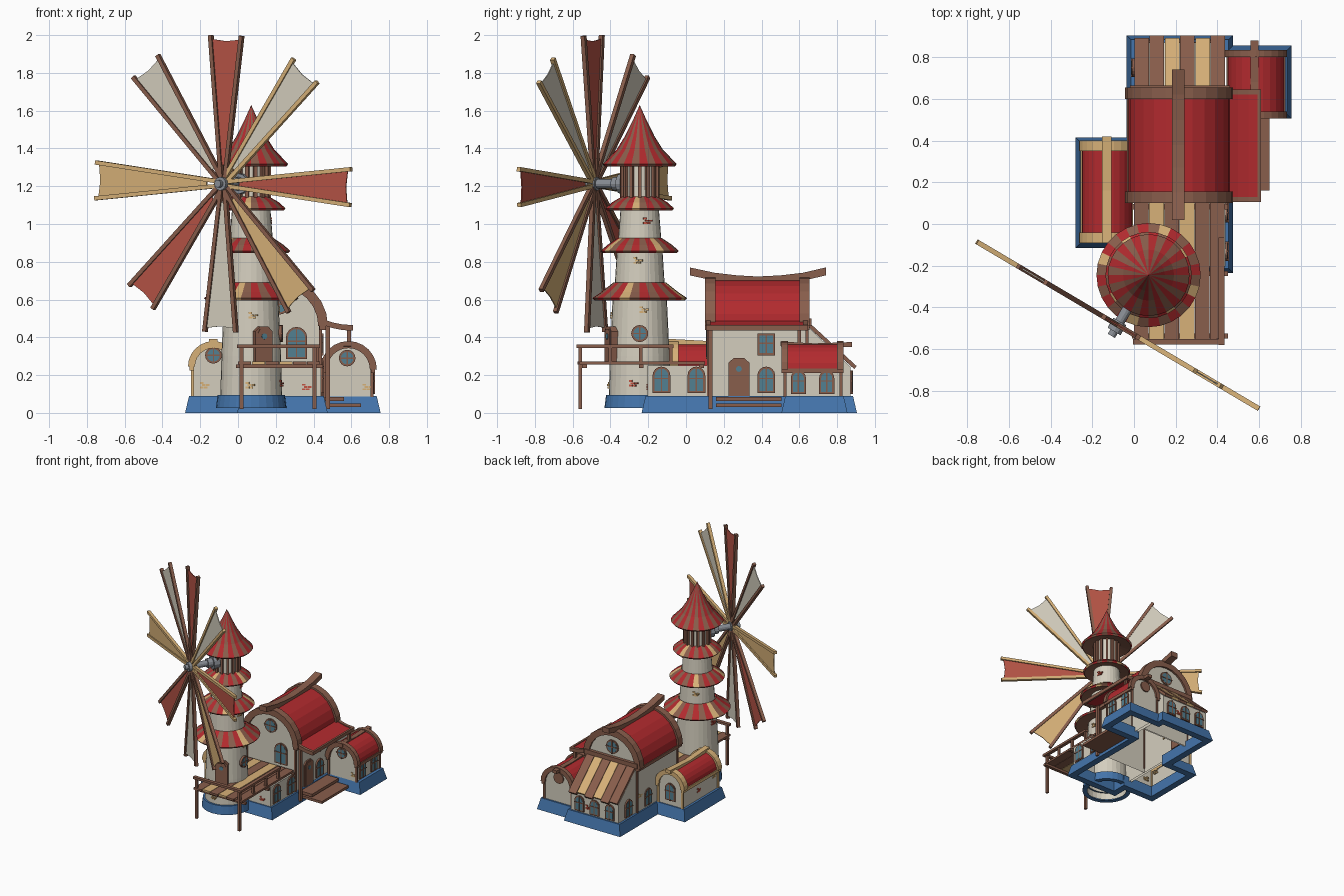
import bpy, bmesh, math
from math import sin, cos, pi, radians
from mathutils import Matrix, Vector

if "Cube" in bpy.data.objects:
    bpy.data.objects.remove(bpy.data.objects["Cube"])

def mat(name, r, g, b):
    m = bpy.data.materials.new(name)
    m.diffuse_color = [((c / 255 + 0.055) / 1.055) ** 2.4 for c in (r, g, b)] + [1]
    m.use_nodes = True
    m.node_tree.nodes["Principled BSDF"].inputs["Base Color"].default_value = m.diffuse_color
    return m

WALL = mat("plaster", 212, 206, 190)
RED = mat("roof red", 178, 42, 46)
BROWN = mat("wood brown", 137, 94, 76)
TAN = mat("wood tan", 215, 177, 120)
BLUE = mat("plinth blue", 68, 117, 172)
GLASS = mat("window glass", 82, 128, 145)
GREY = mat("axle grey", 138, 143, 150)
SAIL = mat("sail red", 182, 84, 70)
BRICK = mat("brick", 196, 84, 66)
ID = Matrix()

def finish(name, bm, mats, M=ID):
    bmesh.ops.recalc_face_normals(bm, faces=bm.faces)
    bm.transform(M)
    me = bpy.data.meshes.new(name)
    bm.to_mesh(me)
    bm.free()
    for m in mats:
        me.materials.append(m)
    o = bpy.data.objects.new(name, me)
    bpy.context.collection.objects.link(o)
    return o

def prism(name, pts, d0, d1, m, M=ID, open_bottom=False):
    """Profile in local XZ, extruded along local Y."""
    bm = bmesh.new()
    a = [bm.verts.new((x, d0, z)) for x, z in pts]
    b = [bm.verts.new((x, d1, z)) for x, z in pts]
    bm.faces.new(a)
    bm.faces.new(b[::-1])
    for i in range(len(pts)):
        if open_bottom and i == 0:
            continue                      # first profile edge is the floor
        j = (i + 1) % len(pts)
        bm.faces.new((a[i], b[i], b[j], a[j]))
    return finish(name, bm, [m], M)

def box(name, x0, x1, y0, y1, z0, z1, m, open_bottom=False):
    return prism(name, [(x0, z0), (x1, z0), (x1, z1), (x0, z1)], y0, y1, m, ID, open_bottom)

def beam(name, a, b, w, h, m, M=ID):
    a, b = Vector(a), Vector(b)
    d = b - a
    T = Matrix.Translation(a) @ d.to_track_quat('Y', 'Z').to_matrix().to_4x4()
    w, h = w / 2, h / 2
    return prism(name, [(-w, -h), (w, -h), (w, h), (-w, h)], 0, d.length, m, M @ T)

def lathe(name, prof, n, mats, rule, M):
    bm = bmesh.new()
    rings = [[bm.verts.new((r * cos(2 * pi * i / n), r * sin(2 * pi * i / n), z)) for i in range(n)] for r, z in prof]
    for k in range(len(prof) - 1):
        for i in range(n):
            j = (i + 1) % n
            f = bm.faces.new((rings[k][i], rings[k][j], rings[k + 1][j], rings[k + 1][i]))
            f.material_index = rule(i, k)
    bmesh.ops.remove_doubles(bm, verts=bm.verts, dist=1e-5)
    return finish(name, bm, mats, M)

def arc(cx, cz, r, n=12, a0=0, a1=pi):
    return [(cx + r * cos(a0 + (a1 - a0) * i / n), cz + r * sin(a0 + (a1 - a0) * i / n)) for i in range(n + 1)]

def circle(r, n=12, cz=0):
    return arc(0, cz, r, n, 0, 2 * pi)[:-1]

def at(x, y, z, deg=0):
    return Matrix.Translation((x, y, z)) @ Matrix.Rotation(radians(deg), 4, 'Z')

# ---- windows and doors: local -Y faces outward, 0 deg = front ----
def window(M, w, h, kind="arch"):
    def shape(g):
        if kind == "round":
            return circle(w - g, 16)
        if kind == "square":
            return [(-w + g, g), (w - g, g), (w - g, h - g), (-w + g, h - g)]
        return [(-w + g, g), (w - g, g)] + arc(0, h - w, w - g, 8)
    prism("window_frame", shape(0), -0.009, 0.01, BROWN, M)
    prism("window_pane", shape(0.011), -0.011, 0.0, GLASS, M)
    z0, z1 = (-w, w) if kind == "round" else (0, h)
    beam("window_bar", (0, -0.011, z0), (0, -0.011, z1), 0.007, 0.007, BROWN, M)
    zc = 0 if kind == "round" else h * 0.55
    beam("window_bar", (-w, -0.011, zc), (w, -0.011, zc), 0.007, 0.007, BROWN, M)

def door(M, w, h, depth=0.012):
    s = lambda g: [(-w + g, 0), (w - g, 0), (w - g, h - 0.025 - g), (0.5 * w, h - g), (-0.5 * w, h - g), (-w + g, h - 0.025 - g)]
    prism("door_frame", s(0), -depth, 0.02, BROWN, M)
    prism("door_leaf", s(0.012), -depth - 0.004, 0, BROWN, M)
    prism("door_pane", circle(0.016, 8, h * 0.72), -depth - 0.007, 0, GLASS, M)

def bricks(M, m):
    for r, c in ((0, 0), (0, 1), (1, 0.5), (1, 1.5), (2, 0)):
        x, z = c * 0.02, r * 0.012
        prism("brick_patch", [(x, z), (x + 0.018, z), (x + 0.018, z + 0.01), (x, z + 0.01)], -0.004, 0.01, m, M)

# ---- plinth: one rectilinear ring under all house blocks ----
out = [(0.02, -0.21), (0.45, -0.21), (0.45, 0.53), (0.73, 0.53), (0.73, 0.83), (0.45, 0.83),
       (0.45, 0.88), (-0.01, 0.88), (-0.01, 0.39), (-0.255, 0.39), (-0.255, -0.09), (0.02, -0.09)]
def offset(d):
    res = []
    for i, p in enumerate(out):
        q = Vector(p)
        for a, b in ((out[i - 1], p), (p, out[(i + 1) % len(out)])):
            e = (Vector(b) - Vector(a)).normalized()
            q += Vector((e.y, -e.x)) * d
        res.append(q)
    return res
bm = bmesh.new()
rings = [[bm.verts.new((p.x, p.y, z)) for p in offset(d)] for d, z in ((0.025, 0), (0.004, 0.09), (-0.03, 0.09), (-0.03, 0))]
for k in range(4):
    a, b = rings[k], rings[(k + 1) % 4]
    for i in range(len(out)):
        j = (i + 1) % len(out)
        bm.faces.new((a[i], a[j], b[j], b[i]))
finish("plinth", bm, [BLUE])

# ---- barrel-roofed houses: (name, centre x, half width, spring z, y0, y1, frame depth, overhang, trim) ----
def house(name, cx, hw, zs, y0, y1, fd, trim, rt):
    prism(name + "_walls", [(cx - hw, 0.05), (cx + hw, 0.05)] + arc(cx, zs, hw), y0, y1, WALL, ID, True)
    ring = lambda ri, ro: arc(cx, zs, ro) + arc(cx, zs, ri)[::-1]
    prism(name + "_roof", ring(hw - 0.004, hw + rt), y0 + 0.005, y1 - 0.005, RED)
    for ya, yb in ((y0 - 0.02, y0 - 0.02 + fd), (y1 + 0.015 - fd, y1 + 0.015)):
        prism(name + "_roof_frame", ring(hw - 0.012, hw + rt + 0.015), ya, yb, trim)
    for s in (-1, 1):
        for y in (y0, y1):
            beam(name + "_corner_post", (cx + s * hw, y, 0.085), (cx + s * hw, y, zs), 0.016, 0.016, trim)
        x = cx + s * (hw + rt / 2)
        box(name + "_eave", x - rt / 2 - .006, x + rt / 2 + .006, y0 - 0.02, y1 + 0.015, zs - 0.02, zs + 0.005, trim)

def ridge(name, x, w, pts, t, m):
    prism(name, pts + [(y, z - t) for y, z in pts[::-1]], -w / 2, w / 2, m, at(x, 0, 0, 90))

house("main_house", 0.217, 0.22, 0.46, 0.12, 0.64, 0.055, BROWN, 0.024)
ridge("main_ridge", 0.213, 0.06, [(0.02, 0.77), (0.15, 0.742), (0.27, 0.728), (0.38, 0.722), (0.5, 0.728), (0.62, 0.742), (0.74, 0.77)], 0.042, BROWN)
house("right_annex", 0.585, 0.125, 0.23, 0.525, 0.82, 0.035, BROWN, 0.01)
ridge("right_ridge", 0.578, 0.04, [(0.5, 0.378), (0.68, 0.368), (0.88, 0.375)], 0.025, BROWN)
house("left_annex", -0.13, 0.11, 0.245, -0.07, 0.385, 0.05, TAN, 0.01)
ridge("left_ridge", -0.13, 0.045, [(-0.09, 0.392), (0.16, 0.378), (0.42, 0.392)], 0.027, TAN)

# ---- front block, back lean-to with plank roof ----
box("front_block_walls", 0.0, 0.44, -0.205, 0.12, 0.05, 0.25, WALL, True)
prism("lean_to_walls", [(0.63, 0.05), (0.87, 0.05), (0.87, 0.245), (0.63, 0.47)], -0.435, -0.002, WALL, at(0, 0, 0, 90), True)
for i, m in enumerate((BROWN, BROWN, TAN, BROWN, TAN, BROWN)):
    beam("lean_to_plank", (0.037 + i * 0.073, 0.63, 0.485), (0.037 + i * 0.073, 0.885 + 0.012 * (i % 2), 0.25 - 0.01 * (i % 2)), 0.07, 0.02, m)
box("lean_to_top_beam", -0.02, 0.46, 0.62, 0.665, 0.46, 0.5, BROWN)

# ---- side canopy over the door, post and steps ----
cp = [(0.44, 0.492), (0.5, 0.472), (0.55, 0.462), (0.6, 0.458)]
cap = lambda g: [(x, z + g) for x, z in cp] + [(x, z - 0.016 - g) for x, z in cp[::-1]]
prism("canopy_roof", cap(0), 0.13, 0.62, RED)
prism("canopy_frame_front", cap(0.007), 0.105, 0.13, BROWN)
prism("canopy_frame_back", cap(0.007), 0.62, 0.645, BROWN)
box("canopy_edge", 0.592, 0.608, 0.105, 0.645, 0.437, 0.465, BROWN)
beam("canopy_post", (0.475, 0.13, 0.02), (0.475, 0.13, 0.47), 0.022, 0.022, BROWN)
beam("canopy_back_post", (0.588, 0.6, 0.34), (0.588, 0.6, 0.45), 0.02, 0.02, BROWN)
box("step_low", 0.44, 0.65, 0.16, 0.505, 0.03, 0.05, BROWN)
box("step_high", 0.44, 0.56, 0.16, 0.505, 0.062, 0.085, BROWN)

# ---- deck with posts and railing ----
for i, m in enumerate((BROWN, TAN, BROWN, TAN, BROWN, BROWN)):
    box("deck_plank", 0.0 + i * 0.073, 0.07 + i * 0.073, -0.575 + 0.01 * (i % 2), 0.1, 0.256, 0.272, m)
for y in (-0.55, -0.25, 0.07):
    box("deck_joist", -0.01, 0.45, y, y + 0.025, 0.238, 0.256, BROWN)
for x in (0.018, 0.405):
    beam("deck_post", (x, -0.56, 0.02), (x, -0.56, 0.35), 0.02, 0.02, BROWN)
for y in (-0.4, -0.24, -0.08):
    beam("rail_post", (0.42, y, 0.26), (0.42, y, 0.35), 0.018, 0.018, BROWN)
beam("front_rail", (-0.005, -0.565, 0.352), (0.43, -0.565, 0.352), 0.028, 0.018, BROWN)
beam("side_rail", (0.42, -0.58, 0.352), (0.42, -0.065, 0.352), 0.028, 0.018, BROWN)

# ---- tower ----
T = at(0.07, -0.245, 0)
one = lambda i, k: 0
lathe("tower_base", [(0.15, 0.025), (0.187, 0.025), (0.178, 0.095), (0.15, 0.095)], 28, [BLUE], one, T)
lathe("tower_body", [(0.165, 0.04), (0.158, 0.3), (0.143, 0.62), (0.132, 0.68), (0.12, 0.87), (0.114, 0.92), (0.1, 1.1),
                     (0.088, 1.14), (0.084, 1.33)], 28, [WALL], one, T)
stripes = (0, 1, 0, 1, 0, 2, 1)
for s, (ro, ri, z0, z1) in enumerate(((0.25, 0.14, 0.6, 0.69), (0.207, 0.118, 0.85, 0.925), (0.182, 0.095, 1.075, 1.145))):
    lathe("tower_skirt", [(ri, z0 + 0.01), (ro - 0.01, z0 - 0.004), (ro, z0 + 0.008), ((ro + ri) / 2 + 0.008, z0 + 0.04), (ri, z1)], 28,
          [RED, BROWN, TAN], lambda i, k: 1 if k == 0 else stripes[(i + 3 * s) % 7], T)
lathe("tower_cap", [(0.08, 1.33), (0.186, 1.305), (0.196, 1.317), (0.122, 1.395), (0.078, 1.465), (0.036, 1.55), (0, 1.63)], 28,
      [RED, BROWN], lambda i, k: 1 if k == 0 else i % 2, T)
for i in range(14):
    P = T @ Matrix.Rotation(2 * pi * i / 14, 4, 'Z')
    beam("lantern_post", (0.095, 0, 1.13), (0.095, 0, 1.325), 0.018, 0.018, BROWN, P)
door(T @ at(0, 0, 0.272, 22) @ at(0, -0.157, 0), 0.048, 0.185, 0.025)
window(T @ at(0, 0, 0.42, 90) @ at(0, -0.155, 0), 0.045, 0, "round")
for a, z, r, m in ((90, 0.53, .148, TAN), (75, 0.79, .126, TAN), (100, 1.0, .109, BRICK), (70, .14, .163, BRICK), (-10, .13, .163, TAN),
                   (-5, .5, .15, TAN), (200, .75, .128, TAN), (260, .5, .15, BRICK)):
    bricks(T @ at(0, 0, z, a) @ at(0, -r, 0), m)

# ---- windows and door on the houses ----
for y in (-0.13, 0.055, 0.425):
    window(at(0.44, y, 0.105, 90), 0.047, 0.14)
window(at(0.437, 0.425, 0.305, 90), 0.047, 0.115, "square")
door(at(0.437, 0.28, 0.085, 90), 0.056, 0.205)
for y in (0.595, 0.745):
    window(at(0.71, y, 0.1, 90), 0.04, 0.125)
for y, deg, dx in ((0.12, 0, 0), (0.64, 180, 0)):
    window(at(0.217, y, 0.575, deg), 0.055, 0, "round")
window(at(0.31, 0.12, 0.285), 0.056, 0.17)
for x, z, y0, y1 in ((0.578, 0.29, 0.525, 0.82), (-0.13, 0.305, -0.07, 0.385)):
    window(at(x, y0, z), 0.044, 0, "round")
    window(at(x, y1, z), 0.044, 0, "round") if x > 0 else window(at(x, y1, 0.13, 180), 0.045, 0.14)
for x in (0.08, 0.217, 0.355):
    window(at(x, 0.87, 0.1, 180), 0.042, 0.125)
for y in (0.5, 0.75):
    window(at(-0.001, y, 0.105, -90), 0.044, 0.135)
for x, y, z, a, m in ((.34, -.205, .12, 0, BRICK), (.66, .525, .12, 0, TAN), (-.2, -.07, .13, 0, TAN), (-.24, .2, .15, -90, BRICK),
                      (-.24, 0, .19, -90, TAN), (.0, .62, .2, -90, TAN), (.437, .53, .34, 90, BRICK), (.3, .87, .13, 180, BRICK)):
    bricks(at(x, y, z, a), m)

# ---- wind wheel: local XZ is the wheel plane, local -Y points outward ----
H = at(-0.078, -0.485, 1.213, -30.6)
prism("axle", circle(0.024), -0.02, 0.22, GREY, H)
prism("axle_collar", circle(0.036), 0.12, 0.2, GREY, H)
prism("axle_bearing", circle(0.054), 0.16, 0.23, GREY, H)
prism("hub", circle(0.036), -0.035, 0.02, GREY, H)
prism("hub_knob", circle(0.02), -0.06, -0.03, GREY, H)
blades = ((90, SAIL, BROWN), (51.2, WALL, TAN), (0, SAIL, TAN), (-51.2, TAN, BROWN),
          (-90, WALL, BROWN), (-128.8, SAIL, BROWN), (180, TAN, TAN), (128.8, WALL, BROWN))
for deg, sail, spar in blades:
    B = H @ Matrix.Rotation(radians(-deg + 1.3), 4, 'Y')      # blade runs along local +X
    for s in (-1, 1):
        beam("blade_spar", (0.03, 0, s * 0.012), (0.785, 0, s * 0.095), 0.024, 0.022, spar, B)
    prism("blade_sail", [(0.1, -0.018), (0.765, -0.09), (0.755, 0), (0.765, 0.09), (0.1, 0.018)], -0.003, 0.003, sail, B)
